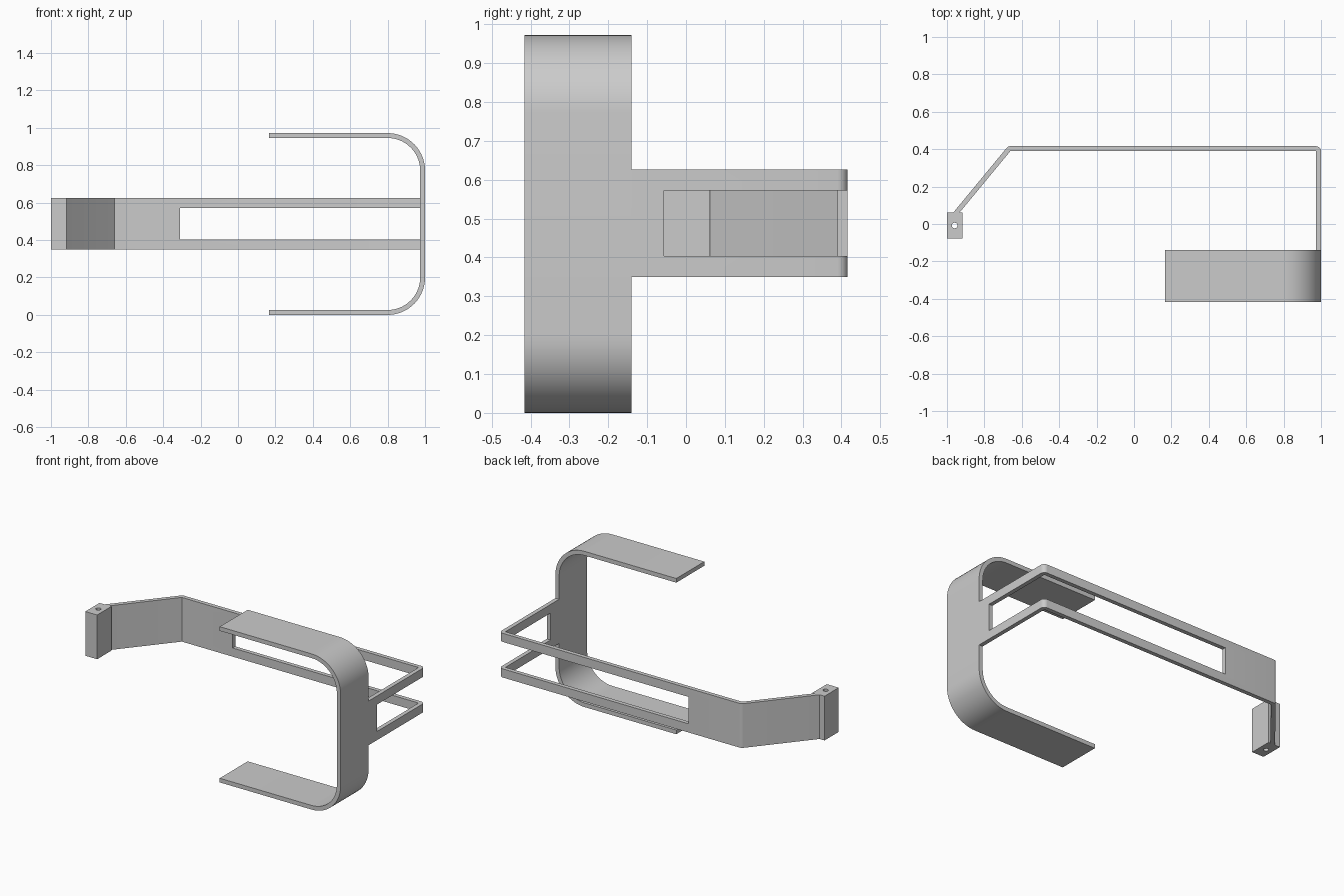
import bpy, bmesh, math
from mathutils import Vector

cube = bpy.data.objects.get("Cube")
if cube:
    bpy.data.objects.remove(cube, do_unlink=True)

THICK = 0.026
Z0, Z1 = 0.35, 0.626          # height range of the arm
Y0, Y1 = -0.416, -0.14        # width range of the clip

grey = bpy.data.materials.new("light grey")
grey.use_nodes = True
grey.diffuse_color = (0.6, 0.6, 0.6, 1)
grey.node_tree.nodes["Principled BSDF"].inputs["Base Color"].default_value = (0.6, 0.6, 0.6, 1)


def finish(bm, name):
    bmesh.ops.recalc_face_normals(bm, faces=bm.faces)
    mesh = bpy.data.meshes.new(name)
    bm.to_mesh(mesh)
    bm.free()
    mesh.materials.append(grey)
    obj = bpy.data.objects.new(name, mesh)
    bpy.context.collection.objects.link(obj)
    return obj


def rounded_path(corners, radius, steps):
    """Polyline with every inner corner replaced by an arc."""
    pts = [Vector(c) for c in corners]
    out = [pts[0]]
    for prev, p, nxt in zip(pts, pts[1:], pts[2:]):
        d1, d2 = (prev - p).normalized(), (nxt - p).normalized()
        half = d1.angle(d2) / 2
        centre = p + (d1 + d2).normalized() * radius / math.sin(half)
        t = radius / math.tan(half)
        a = (p + d1 * t - centre).normalized()
        b = (p + d2 * t - centre).normalized()
        out += [centre + a.slerp(b, i / steps).normalized() * radius for i in range(steps + 1)]
    return out + [pts[-1]]


def strip(name, path, lo, hi, place):
    """Bent sheet: the path thickened and extruded from lo to hi."""
    bm = bmesh.new()
    rings = []
    for i, p in enumerate(path):
        before = (p - path[i - 1]).normalized() if i else None
        after = (path[i + 1] - p).normalized() if i < len(path) - 1 else None
        before, after = before or after, after or before
        tangent = (before + after).normalized()
        normal = Vector((-tangent.y, tangent.x)) * THICK / 2 / tangent.dot(before)
        rings.append([bm.verts.new(place(q, h)) for q, h in
                      ((p + normal, lo), (p - normal, lo), (p - normal, hi), (p + normal, hi))])
    for r, s in zip(rings, rings[1:]):
        for k in range(4):
            n = (k + 1) % 4
            bm.faces.new((r[k], r[n], s[n], s[k]))
    bm.faces.new(rings[0])
    bm.faces.new(rings[-1])
    return finish(bm, name)


def box(name, lo, hi):
    bm = bmesh.new()
    bmesh.ops.create_cube(bm, size=1)
    lo, hi = Vector(lo), Vector(hi)
    for v in bm.verts:
        v.co = (lo + hi) / 2 + v.co * (hi - lo)
    return finish(bm, name)


def activate(obj):
    bpy.ops.object.select_all(action='DESELECT')
    obj.select_set(True)
    bpy.context.view_layer.objects.active = obj


def cut(obj, cutter):
    mod = obj.modifiers.new("cut", 'BOOLEAN')
    mod.operation, mod.solver, mod.object = 'DIFFERENCE', 'EXACT', cutter
    cutter.hide_render = True
    activate(obj)
    bpy.ops.object.modifier_apply(modifier=mod.name)
    bpy.data.objects.remove(cutter, do_unlink=True)


h = THICK / 2
# C-shaped clip
clip_path = rounded_path([(0.165, h), (1 - h, h), (1 - h, 0.972 - h), (0.165, 0.972 - h)], 0.187, 14)
clip = strip("clip", clip_path, Y0, Y1, lambda q, d: (q.x, d, q.y))

# bent arm with a slot running round its corner
arm_path = rounded_path([(-0.957, 0.052), (-0.667, 0.416 - h), (1 - h, 0.416 - h), (1 - h, Y1)], 0.014, 5)
arm = strip("arm", arm_path, Z0, Z1, lambda q, d: (q.x, q.y, d))
cut(arm, box("slot_cutter", (-0.31, -0.056, 0.404), (1.1, 0.5, 0.572)))

# hinge block with a vertical pin hole
block = box("hinge_block", (-1, -0.078, Z0), (-0.918, 0.062, Z1))
bm = bmesh.new()
bmesh.ops.create_cone(bm, cap_ends=True, segments=24, radius1=0.015, radius2=0.015, depth=1)
bmesh.ops.translate(bm, verts=bm.verts, vec=(-0.959, -0.008, 0.49))
cut(block, finish(bm, "pin_hole_cutter"))

for obj in (clip, arm, block):
    activate(obj)
    bpy.ops.object.shade_smooth_by_angle(angle=math.radians(30))
